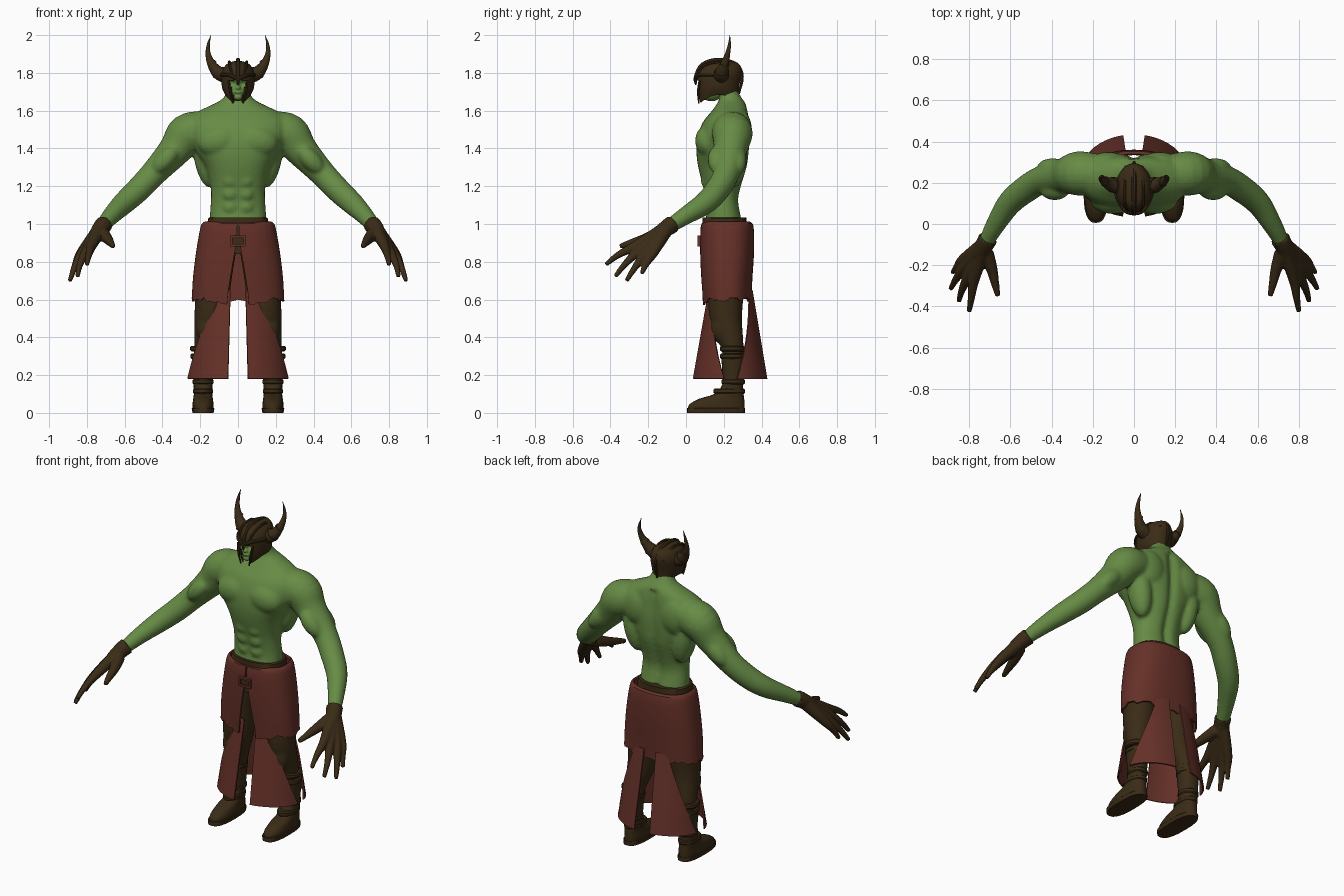
import bpy, bmesh, math, random
from mathutils import Vector, Matrix

random.seed(4)
if "Cube" in bpy.data.objects:
    bpy.data.objects.remove(bpy.data.objects["Cube"])


def material(name, rgb):
    m = bpy.data.materials.new(name)
    m.use_nodes = True
    m.diffuse_color = (*rgb, 1)
    bsdf = next(n for n in m.node_tree.nodes if n.type == 'BSDF_PRINCIPLED')
    bsdf.inputs["Base Color"].default_value = (*rgb, 1)
    return m


GREEN = material("green skin", (0.135, 0.26, 0.06))
LEATHER = material("dark leather", (0.042, 0.024, 0.008))
CLOTH = material("red cloth", (0.13, 0.03, 0.021))


# ---- geometry helpers ----
def oval(z, hx, yf, yb, x0=0, n=32, p=2.0):
    """Horizontal ring starting at the front (-y)."""
    out = []
    for i in range(n):
        out.append(oval_point(2 * math.pi * i / n, z, hx, yf, yb, x0, p))
    return out


def oval_point(a, z, hx, yf, yb, x0=0, p=2.0):
    s, c = math.sin(a), math.cos(a)
    x = hx * math.copysign(abs(s) ** (2 / p), s)
    y = (yb - yf) / 2 * math.copysign(abs(c) ** (2 / p), c)
    return Vector((x0 + x, (yf + yb) / 2 - y, z))


def loft(bm, rings):
    vs = [[bm.verts.new(p) for p in r] for r in rings]
    n = len(vs[0])
    for a, b in zip(vs, vs[1:]):
        for i in range(n):
            bm.faces.new((a[i], a[(i + 1) % n], b[(i + 1) % n], b[i]))
    bm.faces.new(vs[0][::-1])
    bm.faces.new(vs[-1])


def smooth_path(pts, steps=4):
    """Catmull-Rom sampling of tuples of any length."""
    p = [Vector(q) for q in pts]
    p = [p[0] * 2 - p[1]] + p + [p[-1] * 2 - p[-2]]
    out = []
    for a, b, c, d in zip(p, p[1:], p[2:], p[3:]):
        for k in range(steps):
            t = k / steps
            out.append((b * 2 + (c - a) * t + (a * 2 - b * 5 + c * 4 - d) * t * t
                        + (b * 3 - a - c * 3 + d) * t ** 3) / 2)
    return out + [p[-2]]


def tube(bm, path, n=12, side=1):
    """Round limb through (x, y, z, radius) points."""
    pts = smooth_path([(side * x, y, z, r) for x, y, z, r in path])
    pos = [q.xyz for q in pts]
    normal, rings = Vector((0.31, 0.22, 0.92)), []
    for i, q in enumerate(pts):
        t = (pos[min(i + 1, len(pos) - 1)] - pos[max(i - 1, 0)]).normalized()
        normal = (normal - t * normal.dot(t)).normalized()
        b = t.cross(normal)
        rings.append([pos[i] + max(q[3], 0.001) * (normal * math.cos(k * math.tau / n) + b * math.sin(k * math.tau / n))
                      for k in range(n)])
    loft(bm, rings)


def ball(bm, centre, size, tilt=0):
    m = Matrix.Translation(centre) @ Matrix.Rotation(tilt, 4, 'Y') @ Matrix.Diagonal((*size, 1))
    bmesh.ops.create_uvsphere(bm, u_segments=20, v_segments=12, radius=1, matrix=m)


def box(bm, centre, size):
    m = Matrix.Translation(centre) @ Matrix.Diagonal((*size, 1))
    bmesh.ops.create_cube(bm, size=1, matrix=m)


def sheet(bm, fn, nu, nv):
    vs = [[bm.verts.new(fn(u / nu, v / nv)) for u in range(nu + 1)] for v in range(nv + 1)]
    for a, b in zip(vs, vs[1:]):
        for i in range(nu):
            bm.faces.new((a[i], a[i + 1], b[i + 1], b[i]))


def finish(name, bm, mat, voxel=0, thick=0, angle=35):
    bmesh.ops.recalc_face_normals(bm, faces=bm.faces)
    me = bpy.data.meshes.new(name)
    bm.to_mesh(me)
    bm.free()
    me.materials.append(mat)
    ob = bpy.data.objects.new(name, me)
    bpy.context.collection.objects.link(ob)
    if voxel:
        r = ob.modifiers.new("blend", 'REMESH')
        r.mode, r.voxel_size = 'VOXEL', voxel
        s = ob.modifiers.new("soften", 'SMOOTH')
        s.factor, s.iterations = 0.5, 4
    if thick:
        ob.modifiers.new("thickness", 'SOLIDIFY').thickness = thick
    if ob.modifiers:
        dg = bpy.context.evaluated_depsgraph_get()
        ob.data = bpy.data.meshes.new_from_object(ob.evaluated_get(dg))
        ob.modifiers.clear()
        if not ob.data.materials:
            ob.data.materials.append(mat)
    bpy.ops.object.select_all(action='DESELECT')
    ob.select_set(True)
    bpy.context.view_layer.objects.active = ob
    bpy.ops.object.shade_smooth_by_angle(angle=math.radians(angle))
    return ob


SIDES = ((1, "left"), (-1, "right"))

# ---- bare torso with arms ----
bm = bmesh.new()
torso = [(0.97, .15, .09, .31), (1.06, .148, .11, .29), (1.13, .143, .105, .28), (1.2, .145, .09, .295),
         (1.3, .172, .065, .325), (1.38, .22, .055, .335), (1.46, .255, .06, .34), (1.54, .26, .09, .335),
         (1.59, .22, .13, .33), (1.63, .14, .16, .32), (1.66, .085, .175, .30), (1.7, .06, .165, .275),
         (1.74, .055, .15, .26)]
rings = []
for q in smooth_path(torso, 3):
    ring = oval(*q, n=48, p=2.3)
    for p in ring:  # spine groove
        if p.y > 0.22 and q[0] < 1.62:
            p.y -= 0.022 * math.exp(-(p.x / 0.025) ** 2)
    rings.append(ring)
loft(bm, rings)
arm = [(.18, .24, 1.5, .10), (.27, .245, 1.475, .108), (.335, .235, 1.39, .088), (.445, .215, 1.27, .07),
       (.53, .165, 1.18, .066), (.605, .10, 1.11, .06), (.67, .0, 1.045, .048), (.725, -.1, .98, .036)]
for s, _ in SIDES:
    tube(bm, arm, 20, s)
    ball(bm, (s * .1, .118, 1.44), (.115, .07, .085), s * .2)     # chest
    ball(bm, (s * .17, .25, 1.36), (.065, .075, .17), s * .15)    # flank
    ball(bm, (s * .125, .295, 1.49), (.095, .055, .11))           # shoulder blade
    ball(bm, (s * .385, .165, 1.34), (.05, .05, .09), -s * .75)   # biceps
    ball(bm, (s * .395, .27, 1.34), (.05, .05, .1), -s * .75)     # triceps
    for k in range(3):
        ball(bm, (s * .04, .12 - k * .01, 1.09 + k * .07), (.038, .022, .035))
finish("body", bm, GREEN, voxel=0.011)

# ---- head ----
bm = bmesh.new()
ball(bm, (0, .18, 1.77), (.072, .095, .085))
ball(bm, (0, .135, 1.7), (.05, .065, .05))
ball(bm, (0, .09, 1.672), (.025, .025, .018))          # chin
ball(bm, (0, .08, 1.697), (.024, .02, .007))           # lips
ball(bm, (0, .076, 1.72), (.014, .018, .012))          # nose
ball(bm, (0, .085, 1.745), (.009, .015, .03))
for s, _ in SIDES:
    ball(bm, (s * .038, .105, 1.722), (.02, .022, .018))
    ball(bm, (s * .03, .098, 1.765), (.028, .02, .009), -s * .3)
finish("head", bm, GREEN, voxel=0.005)

# ---- helmet ----
bm = bmesh.new()
profile = [(1.665, .068, .07, .28), (1.71, .083, .06, .278), (1.76, .088, .056, .288), (1.8, .087, .058, .295),
           (1.835, .07, .075, .288), (1.855, .045, .105, .265), (1.865, .004, .165, .2)]
rows = smooth_path(profile, 3)


def shell(u, v):
    q = rows[round(v * (len(rows) - 1))]
    p = oval_point(u * math.tau, *q)
    c = math.cos(u * math.tau)
    drop = .03 * c * c if c > 0 else .015 * c * c
    p.z += (.018 - 1.5 * drop) * max(0, 1 - v * 4)
    return p


sheet(bm, shell, 56, len(rows) - 1)
bmesh.ops.remove_doubles(bm, verts=bm.verts, dist=0.0005)
opening = []
for f in bm.faces:
    c = f.calc_center_median()
    if c.y < .17 and c.z < 1.765 and abs(c.x) < .02 + (c.z - 1.64) * .25:
        opening.append(f)
bmesh.ops.delete(bm, geom=opening, context='FACES')
finish("helmet", bm, LEATHER, thick=0.008)

bm = bmesh.new()
tube(bm, [(0, .052, 1.735, .004), (0, .052, 1.775, .011), (0, .085, 1.842, .011), (0, .17, 1.868, .012),
          (0, .265, 1.845, .011), (0, .297, 1.78, .009), (0, .28, 1.69, .006)], 8)
for s, _ in SIDES:
    tube(bm, [(0, .05, 1.765, .01), (.045, .066, 1.788, .01), (.085, .14, 1.79, .01), (.08, .22, 1.785, .008)], 8, s)
    tube(bm, [(.03, .062, 1.79, .006), (.045, .1, 1.842, .008), (.045, .2, 1.855, .008), (.04, .28, 1.8, .006)], 8, s)
    tube(bm, [(.05, .072, 1.76, .006), (.042, .065, 1.7, .007), (.028, .068, 1.638, .004)], 8, s)
finish("helmet_ridges", bm, LEATHER)

horn = [(.06, .185, 1.785, .045), (.105, .19, 1.802, .036), (.14, .205, 1.848, .023), (.158, .22, 1.9, .014),
        (.157, .23, 1.95, .008), (.143, .232, 2.0, .001)]
for s, side in SIDES:
    bm = bmesh.new()
    tube(bm, horn, 14, s)
    for k in (1, 2):  # raised bands
        x, y, z, r = horn[k]
        tube(bm, [(x - .006, y, z - .005, r + .003), (x + .003, y, z + .006, r + .002)], 14, s)
    finish(side + "_horn", bm, LEATHER)

# ---- gloves ----
wrist = (.725, -.1, .98, .04)
fingers = [((.775, -.265, .885), (.79, -.36, .835), (.80, -.425, .785)),
           ((.8, -.245, .862), (.835, -.32, .79), (.85, -.375, .722)),
           ((.822, -.21, .85), (.865, -.27, .77), (.89, -.315, .70)),
           ((.828, -.172, .85), (.86, -.21, .79), (.88, -.235, .737))]
for s, side in SIDES:
    bm = bmesh.new()
    for knuckle, joint, tip in fingers:
        tube(bm, [wrist, (*knuckle, .027), (*joint, .018), (*tip, .012)], 12, s)
    tube(bm, [(.715, -.14, .95, .035), (.69, -.22, .92, .028), (.672, -.3, .897, .019), (.66, -.35, .882, .013)], 12, s)
    tube(bm, [(.708, -.07, 1.0, .048), (.725, -.1, .98, .045), (.75, -.15, .94, .04)], 16, s)  # cuff
    finish(side + "_glove", bm, LEATHER, voxel=0.006)

# ---- belt and trousers ----
bm = bmesh.new()
loft(bm, [oval(z, hx, .087, .32, p=2.4) for z, hx in ((.84, .17), (.98, .165), (1.03, .158), (1.035, .15))])
finish("belt", bm, LEATHER)
leg = [(.1, .22, .92, .1), (.13, .215, .7, .095), (.143, .21, .52, .088), (.165, .235, .4, .068),
       (.175, .248, .33, .058), (.183, .25, .2, .05), (.185, .25, .1, .045)]
for s, side in SIDES:
    bm = bmesh.new()
    tube(bm, leg, 20, s)
    ball(bm, (s * .16, .175, .45), (.06, .045, .08))   # knee
    finish(side + "_trouser_leg", bm, LEATHER, voxel=0.01)

    # ---- boots ----
    bm = bmesh.new()
    x = s * .185
    loft(bm, [oval(z, hx, .005, .313, x, 24, 2.6) for z, hx in ((0, .056), (.022, .06), (.026, .056))])
    boot = [(.02, .056, .01, .31), (.045, .056, .018, .31), (.075, .052, .07, .308), (.1, .049, .15, .305),
            (.15, .05, .192, .302), (.22, .054, .192, .305), (.31, .062, .185, .312)]
    loft(bm, [oval(*q, x0=x, n=24, p=2.3) for q in smooth_path(boot, 3)])
    for z, hx, yf in ((.115, .053, .145), (.165, .056, .188), (.3, .066, .18), (.34, .068, .18)):  # straps
        loft(bm, [oval(z + d, hx - e, yf + e, .312 - e, x, 24) for d, e in ((-.014, .006), (-.008, 0), (.008, 0), (.014, .006))])
    finish(side + "_boot", bm, LEATHER)

# ---- wrapped upper skirt, split at the front ----
skirt = smooth_path([(1.012, .178, .095, .34), (.985, .198, .078, .358), (.85, .222, .075, .36),
                     (.72, .238, .08, .352), (.6, .245, .088, .346)], 3)
COLS = 60
ragged = [random.uniform(-.012, .012) for _ in range(COLS + 1)]


def upper(u, v):
    q = skirt[round(v * (len(skirt) - 1))]
    gap = .01 + .17 * max(0, (.92 - q[0]) / .32)
    a = gap + u * (math.tau - 2 * gap)
    p = oval_point(a, *q, p=2.4)
    if v == 1:
        p.z += ragged[round(u * COLS)] - .025 * max(0, math.cos(a)) ** 8
    return p


bm = bmesh.new()
sheet(bm, upper, COLS, len(skirt) - 1)
finish("upper_skirt", bm, CLOTH, thick=0.01)

# ---- four long flared panels ----
for s, side in SIDES:
    for back, end in ((False, "front"), (True, "back")):
        def panel(u, v):
            a = .2 + u * (.38 + .82 * v)
            a = s * (math.pi - a if back else a)
            return oval_point(a, .65 - .47 * v, .2 + .065 * v, .125 - .085 * v, .355 + .08 * v)
        bm = bmesh.new()
        sheet(bm, panel, 10, 8)
        finish(f"{side}_{end}_panel", bm, CLOTH, thick=0.008)

# ---- buckle ----
bm = bmesh.new()
for s in (1, -1):
    box(bm, (s * .034, .07, .91), (.012, .02, .05))
    box(bm, (0, .07, .91 + s * .022), (.08, .02, .012))
finish("buckle_frame", bm, CLOTH)
bm = bmesh.new()
box(bm, (0, .074, .91), (.06, .012, .035))
finish("buckle_plate", bm, LEATHER)
